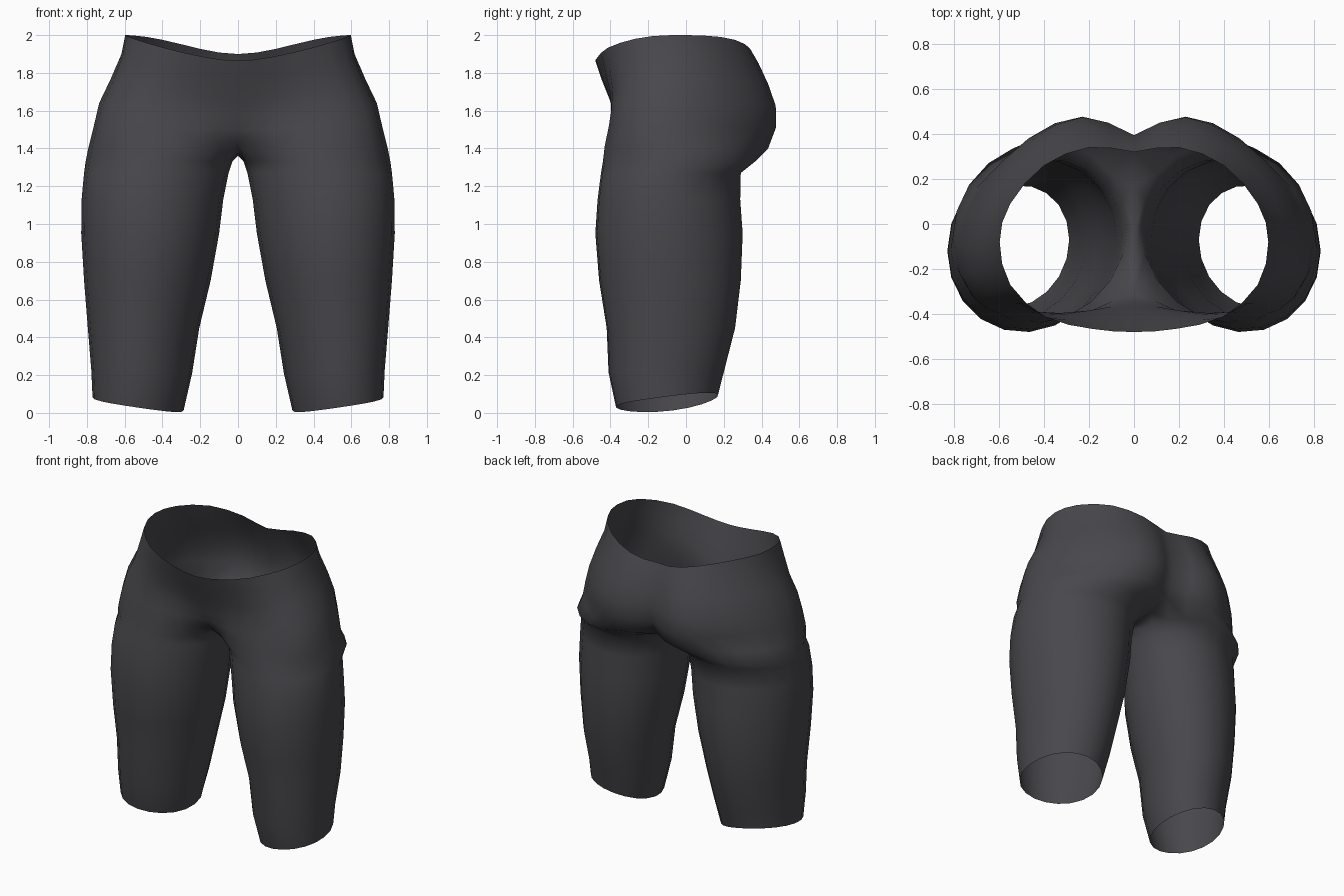
import bpy, bmesh, math
from mathutils import Vector

if "Cube" in bpy.data.objects:
    bpy.data.objects.remove(bpy.data.objects["Cube"])

N = 20               # points around one leg
A, B = 2, 18         # ring slots that carry on upward as the hip arc

# Leg sections: height, inner x, outer x, front y, back y, hem tilt
LEG = [
    (0.048, 0.288, 0.77, -0.37, 0.17, 1.0),
    (0.22, 0.243, 0.777, -0.41, 0.205, 0.3),
    (0.45, 0.205, 0.795, -0.42, 0.26, 0.0),
    (0.70, 0.145, 0.815, -0.46, 0.29, 0.0),
    (0.95, 0.10, 0.83, -0.48, 0.30, 0.0),
    (1.13, 0.078, 0.828, -0.468, 0.287, 0.0),
    (1.27, 0.05, 0.815, -0.45, 0.29, 0.0),
    (1.33, 0.03, 0.807, -0.44, 0.365, 0.0),
]

# Hip sections: (front, side, back heights), outline from front centre to back centre
HIP = [
    ((1.43, 1.40, 1.40), [(0, -.31), (.19, -.385), (.46, -.43), (.71, -.33), (.793, -.10),
                          (.71, .15), (.48, .35), (.23, .435), (0, .33)]),
    ((1.50, 1.52, 1.51), [(0, -.35), (.20, -.39), (.46, -.41), (.69, -.32), (.763, -.10),
                          (.68, .16), (.47, .38), (.23, .477), (0, .385)]),
    ((1.57, 1.64, 1.62), [(0, -.375), (.20, -.385), (.46, -.395), (.66, -.31), (.735, -.09),
                          (.65, .16), (.46, .37), (.23, .475), (0, .395)]),
    ((1.66, 1.77, 1.73), [(0, -.405), (.19, -.40), (.43, -.39), (.61, -.29), (.673, -.08),
                          (.61, .14), (.44, .33), (.22, .435), (0, .375)]),
    ((1.76, 1.90, 1.83), [(0, -.445), (.18, -.435), (.41, -.405), (.575, -.28), (.617, -.08),
                          (.565, .11), (.41, .29), (.20, .385), (0, .345)]),
    ((1.865, 2.0, 1.90), [(0, -.48), (.18, -.467), (.39, -.415), (.55, -.27), (.597, -.08),
                          (.55, .09), (.40, .26), (.20, .34), (0, .32)]),
]


def leg_ring(z, x0, x1, y0, y1, tilt):
    ring = []
    for i in range(N):
        a = 2 * math.pi * i / N
        nx, ny = -math.cos(a), -math.sin(a)
        ring.append(Vector(((x0 + x1) / 2 + (x1 - x0) / 2 * nx,
                            (y0 + y1) / 2 + (y1 - y0) / 2 * ny - 0.03 * nx,
                            z + tilt * (0.035 * nx + 0.035 * ny + 0.015 * ny * ny))))
    return ring


def hip_arc(heights, outline):
    """Smooth curve through the outline; rounded at the front, creased at the back."""
    p = [Vector(q) for q in outline]
    last = p[-1] - p[-2]
    p = [Vector((-p[1].x, p[1].y))] + p + [p[-1] + Vector((last.x, 1.8 * last.y))]
    front, side, back = heights
    count = B - A
    segs = len(outline) - 1
    arc = []
    for k in range(count + 1):
        s = k / count
        j = min(int(s * segs), segs - 1)
        t = s * segs - j
        a, b, c, d = p[j:j + 4]
        q = 0.5 * (2 * b + (c - a) * t + (2 * a - 5 * b + 4 * c - d) * t ** 2
                   + (3 * b - a - 3 * c + d) * t ** 3)
        end, power = (front, 2) if s < 0.5 else (back, 4)
        arc.append(Vector((q.x, q.y, side + (end - side) * math.cos(math.pi * s) ** power)))
    arc[0].x = arc[-1].x = 0
    return arc


def bridge(bm, low, high, closed):
    n = len(low)
    for i in range(n if closed else n - 1):
        j = (i + 1) % n
        bm.faces.new((low[i], low[j], high[j], high[i]))


bm = bmesh.new()
add = lambda pts: [bm.verts.new(p) for p in pts]

# Leg tube
legs = [add(leg_ring(*r)) for r in LEG]
for low, high in zip(legs, legs[1:]):
    bridge(bm, low, high, True)

# Hips, opening into half outlines above the crotch seam
hips = [add(hip_arc(*h)) for h in HIP]
for low, high in zip(hips, hips[1:]):
    bridge(bm, low, high, False)

# Crotch seam joins the leg tube to the lowest hip outline
seam = add([(0, 0.17, 1.368), (0, -0.03, 1.36), (0, -0.18, 1.375)])
top = [seam[1], seam[2]] + hips[0] + [seam[0]]
bridge(bm, legs[-1], top, True)

# Make the outside face outward
bm.normal_update()
outer = max(bm.faces, key=lambda f: f.calc_center_median().x)
if outer.normal.x < 0:
    bmesh.ops.reverse_faces(bm, faces=bm.faces[:])

mesh = bpy.data.meshes.new("shorts")
bm.to_mesh(mesh)
bm.free()
shorts = bpy.data.objects.new("shorts", mesh)
bpy.context.collection.objects.link(shorts)

# Charcoal cloth
cloth = bpy.data.materials.new("charcoal_cloth")
cloth.diffuse_color = (0.065, 0.063, 0.071, 1)
cloth.use_nodes = True
cloth.node_tree.nodes["Principled BSDF"].inputs["Base Color"].default_value = cloth.diffuse_color
mesh.materials.append(cloth)
for poly in mesh.polygons:
    poly.use_smooth = True

# Other half
mirror = shorts.modifiers.new("mirror", 'MIRROR')
mirror.use_clip = True
mirror.merge_threshold = 0.001
